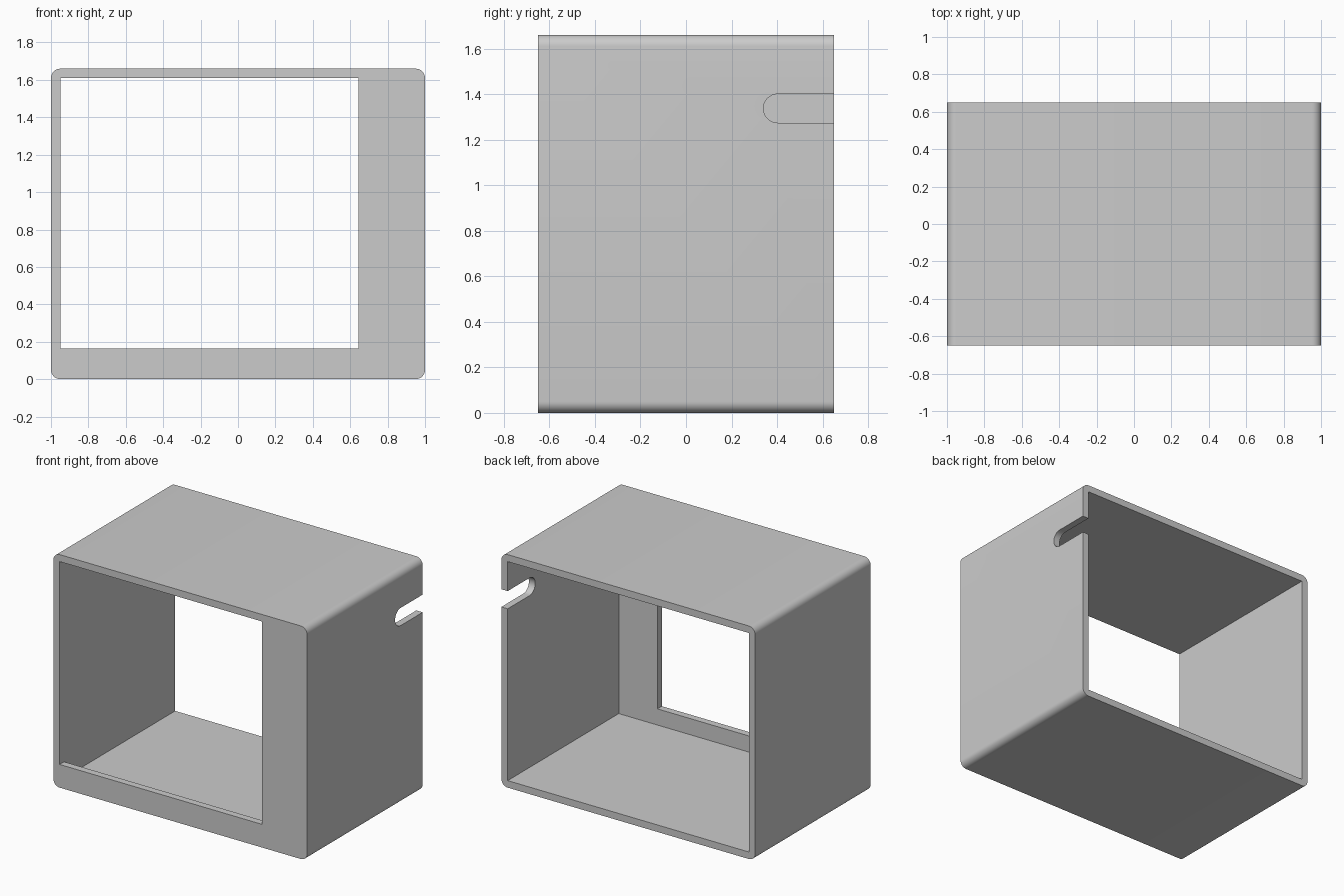
import bpy
import bmesh
import math
from mathutils import Vector

cube = bpy.data.objects.get("Cube")
if cube:
    bpy.data.objects.remove(cube, do_unlink=True)

HALF_X, HALF_Y, HEIGHT = 1.0, 0.65, 1.66
WALL = 0.05
CLEAR = 0.1  # how far cutters reach past the body


def link(name, bm):
    bmesh.ops.recalc_face_normals(bm, faces=bm.faces)
    mesh = bpy.data.meshes.new(name)
    bm.to_mesh(mesh)
    bm.free()
    obj = bpy.data.objects.new(name, mesh)
    bpy.context.collection.objects.link(obj)
    return obj


def box(low, high):
    low, high = Vector(low), Vector(high)
    bm = bmesh.new()
    bmesh.ops.create_cube(bm, size=1)
    bmesh.ops.scale(bm, vec=high - low, verts=bm.verts)
    bmesh.ops.translate(bm, vec=(low + high) / 2, verts=bm.verts)
    return bm


def cut(target, cutter):
    cutter.hide_render = True
    mod = target.modifiers.new(cutter.name, "BOOLEAN")
    mod.operation = "DIFFERENCE"
    mod.solver = "EXACT"
    mod.object = cutter
    bpy.context.view_layer.objects.active = target
    bpy.ops.object.modifier_apply(modifier=mod.name)
    bpy.data.objects.remove(cutter, do_unlink=True)


# Outer body with the four front-to-back edges rounded
bm = box((-HALF_X, -HALF_Y, 0), (HALF_X, HALF_Y, HEIGHT))
long_edges = [e for e in bm.edges
              if abs(e.verts[0].co.y - e.verts[1].co.y) > HALF_Y]
bmesh.ops.bevel(bm, geom=long_edges, offset=WALL, segments=8,
                profile=0.5, affect="EDGES")
housing = link("housing", bm)

# Cavity, open at the back
inner_x = HALF_X - WALL
inner_top = HEIGHT - WALL
cut(housing, link("cavity_cutter", box(
    (-inner_x, WALL - HALF_Y, WALL),
    (inner_x, HALF_Y + CLEAR, inner_top))))

# Front window, flush with the cavity on the top and one side
cut(housing, link("window_cutter", box(
    (-inner_x, -HALF_Y - CLEAR, 0.165),
    (0.645, CLEAR, inner_top))))

# Round-ended cable slot running in from the back edge of the side wall
slot_z, radius, slot_start = 1.337, 0.063, 0.34
steps = 20
outline = [(HALF_Y + CLEAR, slot_z + radius)]
for i in range(steps + 1):
    a = math.pi / 2 + math.pi * i / steps
    outline.append((slot_start + radius + radius * math.cos(a),
                    slot_z + radius * math.sin(a)))
outline.append((HALF_Y + CLEAR, slot_z - radius))
bm = bmesh.new()
face = bm.faces.new([bm.verts.new((HALF_X - CLEAR, y, z)) for y, z in outline])
grown = bmesh.ops.extrude_face_region(bm, geom=[face])["geom"]
bmesh.ops.translate(bm, vec=(2 * CLEAR, 0, 0),
                    verts=[v for v in grown if isinstance(v, bmesh.types.BMVert)])
cut(housing, link("slot_cutter", bm))

# Plain grey finish
grey = bpy.data.materials.new("light_grey")
grey.use_nodes = True
colour = (0.6, 0.6, 0.6, 1)
grey.diffuse_color = colour
grey.node_tree.nodes["Principled BSDF"].inputs["Base Color"].default_value = colour
housing.data.materials.clear()
housing.data.materials.append(grey)
for poly in housing.data.polygons:
    poly.material_index = 0

bpy.ops.object.select_all(action="DESELECT")
housing.select_set(True)
bpy.context.view_layer.objects.active = housing
bpy.ops.object.shade_smooth_by_angle(angle=math.radians(30))
